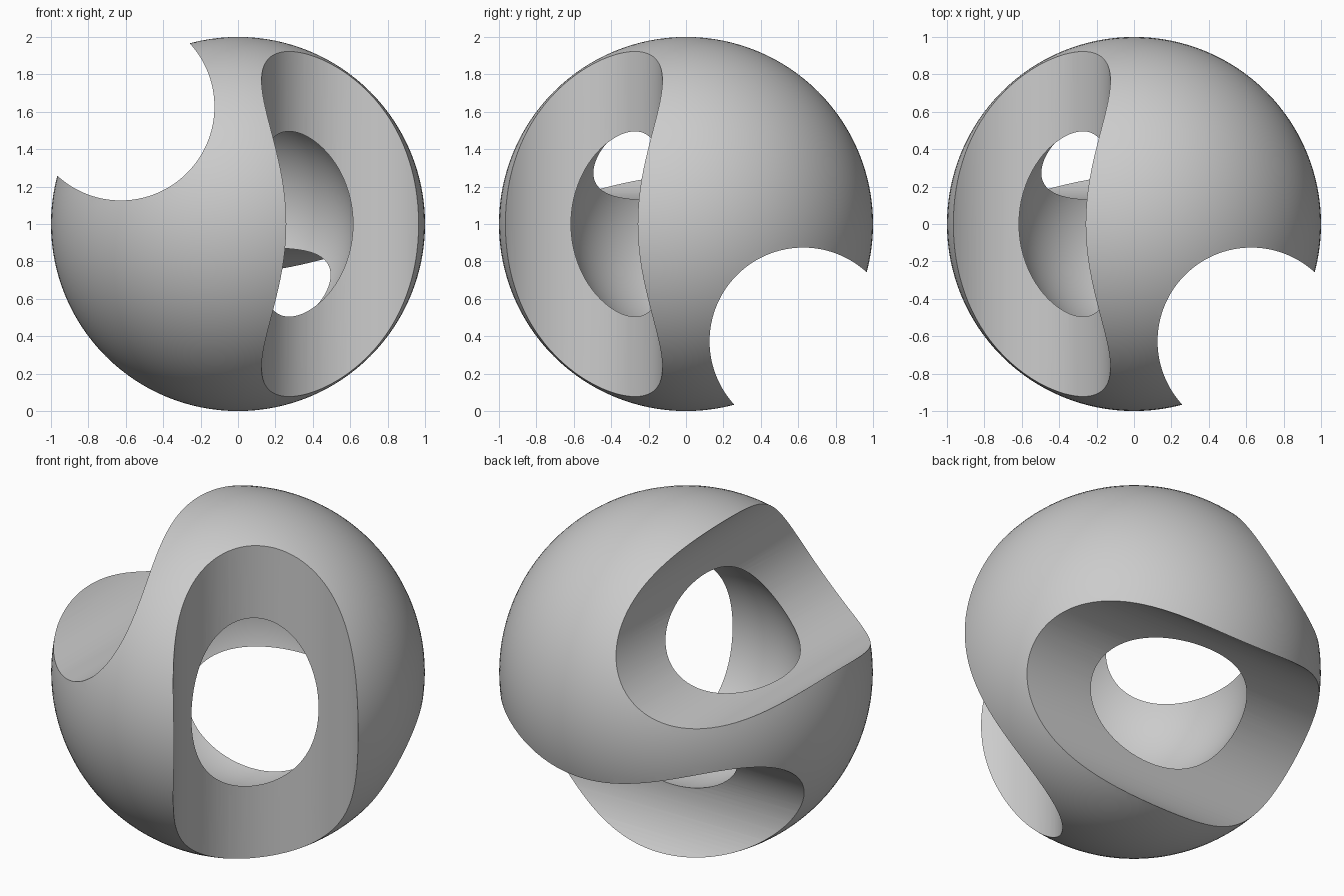
import bpy, math

if "Cube" in bpy.data.objects:
    bpy.data.objects.remove(bpy.data.objects["Cube"])

C = 0.627      # distance of each cutter axis from the two centre planes
R_CUT = 0.501  # radius of the tunnels
R_IN = 0.628   # radius of the hollow core
CENTRE = (0, 0, 1)


def ball(name, radius):
    bpy.ops.mesh.primitive_uv_sphere_add(segments=128, ring_count=64,
                                         radius=radius, location=CENTRE)
    obj = bpy.context.object
    obj.name = name
    return obj


def tunnel(name, offset, rotation):
    loc = [a + b for a, b in zip(CENTRE, offset)]
    bpy.ops.mesh.primitive_cylinder_add(vertices=128, radius=R_CUT, depth=3,
                                        location=loc, rotation=rotation)
    obj = bpy.context.object
    obj.name = name
    return obj


# Outer ball
shell = ball("hollow_ball", 1.0)

# Hollow core and one tunnel along each axis
quarter = math.pi / 2
cutters = [
    ball("core_cutter", R_IN),
    tunnel("tunnel_cutter_z", (C, -C, 0), (0, 0, 0)),
    tunnel("tunnel_cutter_y", (-C, 0, C), (quarter, 0, 0)),
    tunnel("tunnel_cutter_x", (0, C, -C), (0, quarter, 0)),
]

# Cut, then discard the cutters
bpy.ops.object.select_all(action='DESELECT')
shell.select_set(True)
bpy.context.view_layer.objects.active = shell
for cutter in cutters:
    cutter.hide_render = True
    mod = shell.modifiers.new(cutter.name, 'BOOLEAN')
    mod.operation = 'DIFFERENCE'
    mod.solver = 'EXACT'
    mod.object = cutter
    bpy.ops.object.modifier_apply(modifier=mod.name)
for cutter in cutters:
    bpy.data.objects.remove(cutter)

bpy.ops.object.shade_smooth_by_angle(angle=math.radians(30))
